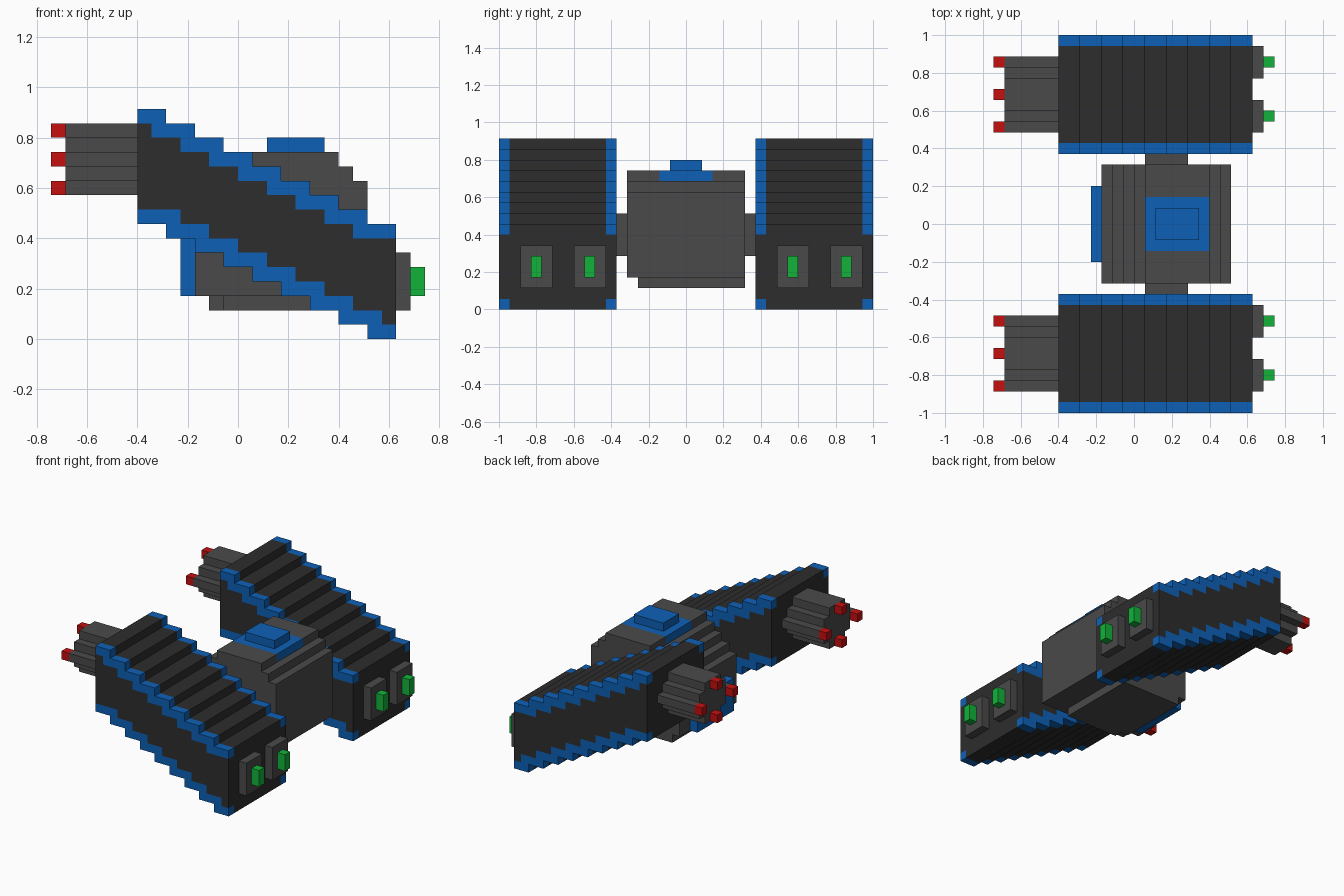
import bpy
import bmesh

cube = bpy.data.objects.get("Cube")
if cube:
    bpy.data.objects.remove(cube, do_unlink=True)

# One block is 1/35 of the overall width; coordinates below are block counts
U = 2 / 35
CENTRE = (13, 17.5, 0)


def material(name, rgb):
    m = bpy.data.materials.new(name)
    m.diffuse_color = (*rgb, 1)
    m.use_nodes = True
    bsdf = m.node_tree.nodes["Principled BSDF"]
    bsdf.inputs["Base Color"].default_value = (*rgb, 1)
    return m


DARK = material("dark charcoal", (0.026, 0.026, 0.026))
GREY = material("mid grey", (0.068, 0.068, 0.068))
BLUE = material("blue", (0.004, 0.118, 0.47))
RED = material("red", (0.55, 0.005, 0.005))
GREEN = material("green", (0.006, 0.45, 0.042))


def build(name, mat, prisms):
    """Each prism is (axis, outline, start, end); the outline skips that axis."""
    bm = bmesh.new()
    for axis, outline, a, b in prisms:
        verts = []
        for p in outline:
            co = list(p)
            co.insert(axis, a)
            verts.append(bm.verts.new([(c - o) * U for c, o in zip(co, CENTRE)]))
        face = bm.faces.new(verts)
        ext = bmesh.ops.extrude_face_region(bm, geom=[face], use_keep_orig=True)
        shift = [0, 0, 0]
        shift[axis] = (b - a) * U
        new = [g for g in ext["geom"] if isinstance(g, bmesh.types.BMVert)]
        bmesh.ops.translate(bm, verts=new, vec=shift)
    bmesh.ops.recalc_face_normals(bm, faces=bm.faces[:])
    mesh = bpy.data.meshes.new(name)
    bm.to_mesh(mesh)
    bm.free()
    mesh.materials.append(mat)
    ob = bpy.data.objects.new(name, mesh)
    bpy.context.scene.collection.objects.link(ob)
    return ob


def box(x0, x1, y0, y1, z0, z1):
    return (1, [(x0, z0), (x1, z0), (x1, z1), (x0, z1)], y0, y1)


def stairs(x, z, count):
    """Descending treads, two blocks long and one block high."""
    pts = []
    for k in range(count):
        pts += [(x + 2 * k, z - k), (x + 2 * k + 2, z - k)]
    return pts


# Stepped side profiles of the pods
outer_top = stairs(6, 16, 9)
outer_low = stairs(6, 8, 9)
inner_top = [(6, 15), (7, 15)] + stairs(7, 14, 8)[:-1] + [(24, 7)]
inner_low = [(6, 9), (9, 9)] + stairs(9, 8, 7) + [(23, 1), (24, 1)]
hull = outer_top + outer_low[::-1]
side = inner_top + inner_low[::-1]
trim_top = outer_top + inner_top[::-1]
trim_low = inner_low + outer_low[::-1]

# Rounded engine section around the pod's middle line, as (y, z)
quarter = [(1.5, 2.5), (1.5, 1.5), (2.5, 1.5), (2.5, 0.5), (3.5, 0.5)]
upper = quarter + [(y, -z) for y, z in quarter[::-1]]
engine = upper + [(-y, z) for y, z in upper[::-1]]

for label, y in (("front", 0), ("rear", 24)):
    build(label + "_pod_hull", DARK, [
        (1, hull, y + 1, y + 10), (1, side, y, y + 1), (1, side, y + 10, y + 11)])
    build(label + "_pod_trim", BLUE, [
        (1, t, y + e, y + e + 1) for t in (trim_top, trim_low) for e in (0, 10)])
    build(label + "_engine", GREY, [
        (0, [(y + 5.5 + p, 12.5 + q) for p, q in engine], 1, 6)])
    build(label + "_engine_tips", RED, [
        box(0, 1, y + a, y + a + 1, b, b + 1)
        for a, b in ((5, 14), (5, 10), (2, 12), (8, 12))])
    build(label + "_gun_mounts", GREY, [
        box(24, 25, y + a, y + a + 3, 2, 6) for a in (2, 7)])
    build(label + "_gun_barrels", GREEN, [
        box(25, 26, y + a, y + a + 1, 3, 5) for a in (3, 8)])

# Central cabin with a stepped roof
cabin = [(10, 3), (22, 3), (22, 11), (21, 11), (21, 12), (13, 12), (13, 11),
         (12, 11), (12, 10), (11, 10), (11, 9), (10, 9)]
build("cabin", GREY, [(1, cabin, 12, 23)])
build("cabin_roof", GREY, [box(14, 20, 12, 15, 12, 13), box(14, 20, 20, 23, 12, 13)])
build("cabin_keel", GREY, [box(12, 19, 13, 23, 2, 3), box(11, 12, 14, 23, 2, 3)])
build("roof_hatch", BLUE, [box(14, 20, 15, 20, 12, 13), box(15, 19, 16, 19, 13, 14)])
build("tail_panel", BLUE, [box(9, 10, 14, 21, 3, 7)])

# Struts joining the cabin to the pods
build("struts", GREY, [box(14, 18, 11, 12, 5, 9), box(14, 18, 23, 24, 5, 9)])
